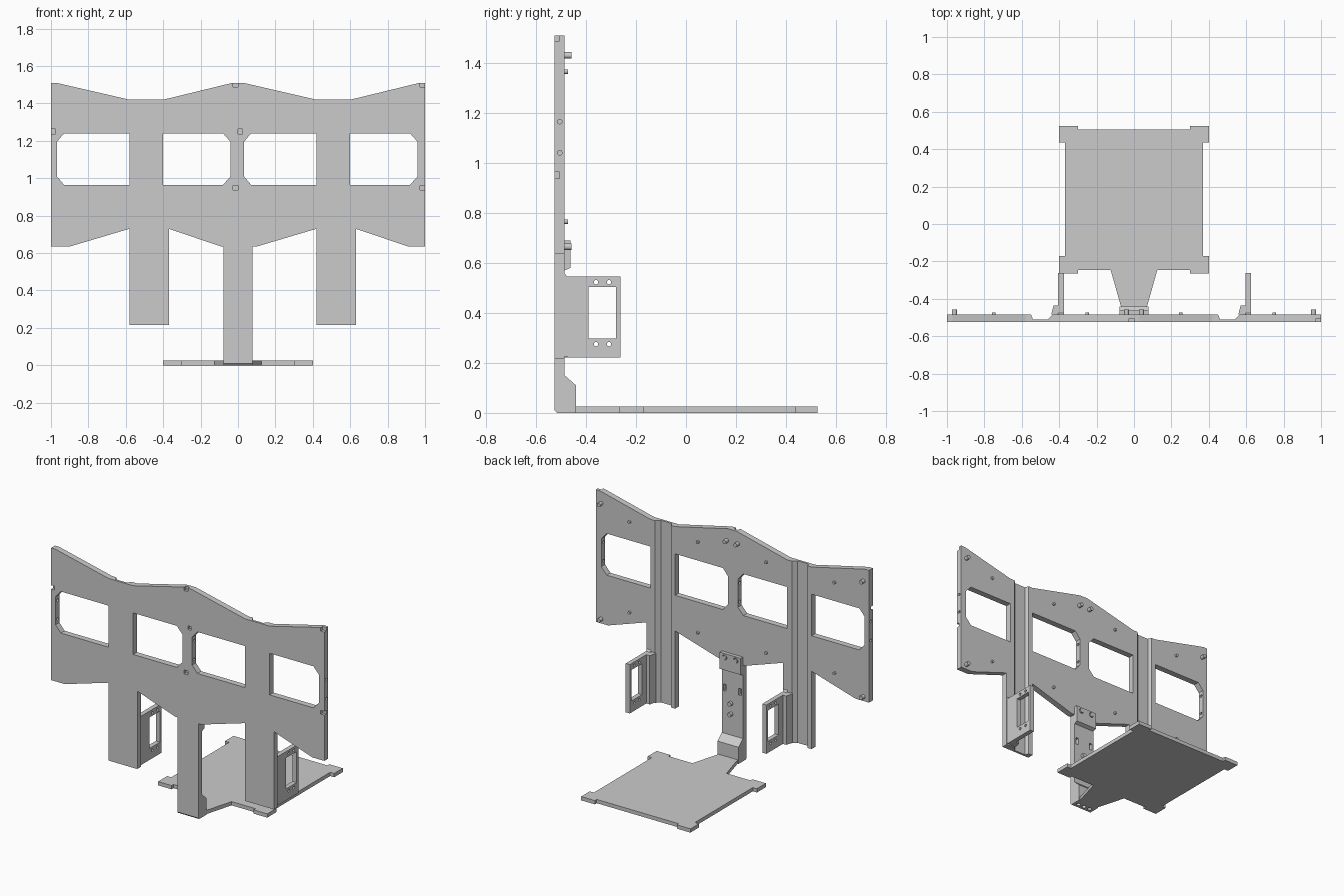
import bpy, bmesh, math

if "Cube" in bpy.data.objects:
    bpy.data.objects.remove(bpy.data.objects["Cube"])

FRONT, BACK = -0.525, -0.485


def prism(name, pts, axis, a, b):
    """Extrude a 2D outline along an axis from a to b."""
    place = {'X': lambda u, v, w: (w, u, v),
             'Y': lambda u, v, w: (u, w, v),
             'Z': lambda u, v, w: (u, v, w)}[axis]
    bm = bmesh.new()
    lo = [bm.verts.new(place(u, v, a)) for u, v in pts]
    hi = [bm.verts.new(place(u, v, b)) for u, v in pts]
    bm.faces.new(lo)
    bm.faces.new(hi)
    for i in range(len(pts)):
        j = (i + 1) % len(pts)
        bm.faces.new((lo[i], lo[j], hi[j], hi[i]))
    bmesh.ops.recalc_face_normals(bm, faces=bm.faces)
    me = bpy.data.meshes.new(name)
    bm.to_mesh(me)
    bm.free()
    ob = bpy.data.objects.new(name, me)
    bpy.context.collection.objects.link(ob)
    return ob


def rect(u0, u1, v0, v1):
    return [(u0, v0), (u1, v0), (u1, v1), (u0, v1)]


def circle(u, v, r, n=16):
    return [(u + r * math.cos(2 * math.pi * i / n), v + r * math.sin(2 * math.pi * i / n))
            for i in range(n)]


def cut(ob, pts, axis, a, b):
    """Cut a prism out of an object."""
    cutter = prism("cutter", pts, axis, a, b)
    cutter.hide_render = True
    mod = ob.modifiers.new("cut", 'BOOLEAN')
    mod.operation = 'DIFFERENCE'
    mod.solver = 'EXACT'
    mod.object = cutter
    bpy.context.view_layer.objects.active = ob
    bpy.ops.object.modifier_apply(modifier=mod.name)
    bpy.data.objects.remove(cutter)


# One wall half with its post (the other half is a shifted copy)
wall = prism("wall_half_left", [
    (-1, 1.51), (-0.97, 1.51), (-0.58, 1.42), (-0.40, 1.42), (-0.03, 1.51), (0, 1.51),
    (0, 0.635), (-0.09, 0.635), (-0.37, 0.73), (-0.37, 0.215), (-0.58, 0.215),
    (-0.58, 0.73), (-0.90, 0.635), (-1, 0.635)], 'Y', FRONT, BACK)

# Windows with chamfered outer corners
cut(wall, [(-0.58, 0.965), (-0.58, 1.24), (-0.93, 1.24), (-0.968, 1.195),
           (-0.968, 1.01), (-0.93, 0.965)], 'Y', -0.6, -0.4)
cut(wall, [(-0.40, 0.965), (-0.40, 1.24), (-0.08, 1.24), (-0.04, 1.195),
           (-0.04, 1.01), (-0.08, 0.965)], 'Y', -0.6, -0.4)
# Long channel down the back of the post
cut(wall, [(-0.553, -0.47), (-0.55, -0.485), (-0.54, -0.51), (-0.46, -0.51),
           (-0.435, -0.485), (-0.43, -0.47)], 'Z', 0.1, 1.6)
# Edge notches on the front
for x0, x1, z in ((-1.02, -0.975, 1.25), (-0.027, 0.02, 1.50), (-0.027, 0.02, 0.95)):
    cut(wall, rect(x0, x1, z - 0.0125, z + 0.0125), 'Y', -0.6, -0.505)
# Edge bolt holes
for z in (1.04, 1.165):
    cut(wall, circle(-0.505, z, 0.009), 'X', -1.02, -0.95)
    cut(wall, circle(-0.505, z, 0.009), 'X', -0.06, 0.02)

# Bracket plate behind the post
bracket = prism("bracket_left", [
    (BACK, 0.225), (-0.47, 0.222), (-0.262, 0.222), (-0.262, 0.545),
    (-0.475, 0.545), (BACK, 0.557)], 'X', -0.405, -0.375)
cut(bracket, rect(-0.39, -0.28, 0.298, 0.503), 'X', -0.5, -0.3)
for y in (-0.36, -0.308):
    for z in (0.275, 0.523):
        cut(bracket, circle(y, z, 0.009), 'X', -0.5, -0.3)
rib = prism("bracket_rib_left", [
    (-0.44, BACK), (-0.44, -0.475), (-0.43, -0.435), (-0.405, -0.435), (-0.405, BACK)],
    'Z', 0.222, 0.545)

tiles = [wall, bracket, rib]

# Locating pins on the back
for x in (-0.96, -0.04):
    for z in (1.43, 0.665):
        tiles.append(prism("long_pin_left", circle(x, z, 0.013), 'Y', BACK, -0.457))
for x in (-0.75, -0.25):
    for z in (1.365, 0.765):
        tiles.append(prism("short_pin_left", circle(x, z, 0.009), 'Y', BACK, -0.472))

# Right half repeats the left one
for ob in tiles:
    copy = ob.copy()
    copy.name = ob.name.split(".")[0].replace("left", "right")
    copy.location.x = 1
    bpy.context.collection.objects.link(copy)

# Centre post with a sloped foot
post = prism("centre_post", [
    (FRONT, 0.635), (FRONT, 0.01), (-0.515, 0), (-0.44, 0), (-0.44, 0.11),
    (BACK, 0.15), (BACK, 0.635)], 'X', -0.077, 0.077)
for x in (-0.055, 0.055):
    cut(post, rect(x - 0.01, x + 0.01, 0.43, 0.475), 'Y', -0.51, -0.4)
for x in (-0.045, 0, 0.045):
    cut(post, circle(x, -0.485, 0.014), 'Z', -0.1, 0.04)

# Tab that clips over the wall pins
tab = prism("post_tab", [(BACK, 0.57), (-0.462, 0.58), (-0.462, 0.69), (BACK, 0.69)],
            'X', -0.077, 0.077)
for x in (-0.04, 0.04):
    cut(tab, circle(x, 0.665, 0.017), 'Y', -0.6, -0.4)
for z in (0.29, 0.36):
    prism("post_pin", circle(0.01, z, 0.014), 'Y', BACK, -0.465)

# Base plate with corner ears and a tapered neck
half = [(0.3, 0.505), (0.3, 0.525), (0.4, 0.525), (0.4, 0.435), (0.37, 0.435),
        (0.37, -0.17), (0.4, -0.17), (0.4, -0.265), (0.3, -0.265), (0.3, -0.245),
        (0.125, -0.245), (0.07, -0.44)]
prism("base_plate", half + [(-x, y) for x, y in reversed(half)], 'Z', 0, 0.025)
